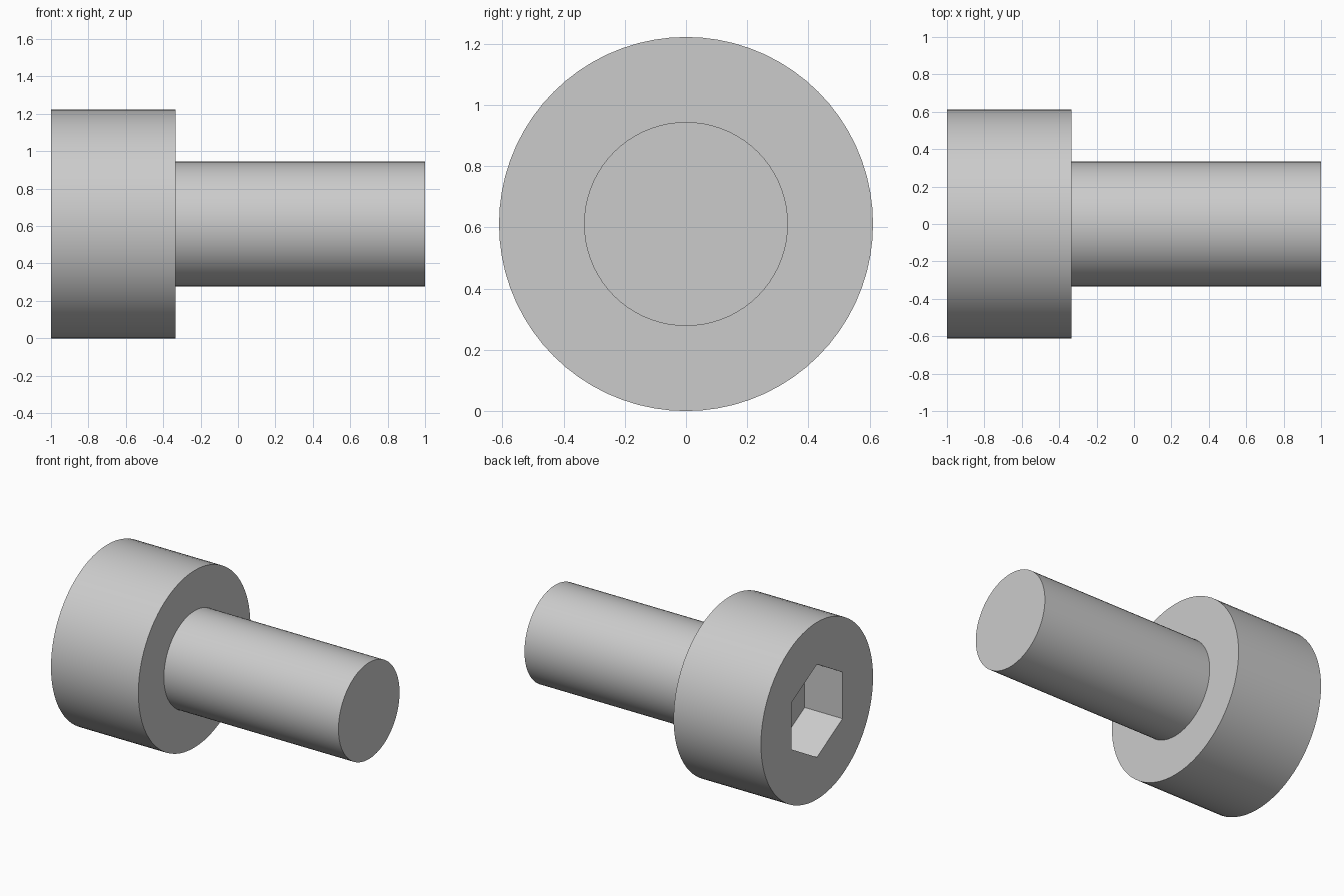
import bpy
import bmesh
from math import radians, sin, cos, pi, sqrt
from mathutils import Vector

HEAD_RADIUS, SHANK_RADIUS = 0.611, 0.333
HEAD_END, SHOULDER, TIP = -1.0, -0.333, 1.0
SOCKET_FLATS, SOCKET_DEPTH = 0.556, 0.289
SEGMENTS = 72

if "Cube" in bpy.data.objects:
    bpy.data.objects.remove(bpy.data.objects["Cube"], do_unlink=True)

steel = bpy.data.materials.new("light_grey_steel")
steel.use_nodes = True
colour = (0.6, 0.6, 0.6, 1.0)
steel.diffuse_color = colour
steel.node_tree.nodes["Principled BSDF"].inputs["Base Color"].default_value = colour


def finish(bm, name):
    bmesh.ops.recalc_face_normals(bm, faces=bm.faces[:])
    mesh = bpy.data.meshes.new(name)
    bm.to_mesh(mesh)
    bm.free()
    mesh.materials.append(steel)
    obj = bpy.data.objects.new(name, mesh)
    obj.location.z = HEAD_RADIUS
    bpy.context.scene.collection.objects.link(obj)
    return obj


# Head and shank: one stepped profile turned about the long axis
bm = bmesh.new()
profile = [(HEAD_END, HEAD_RADIUS), (SHOULDER, HEAD_RADIUS),
           (SHOULDER, SHANK_RADIUS), (TIP, SHANK_RADIUS)]
verts = [bm.verts.new((x, 0, r)) for x, r in profile]
edges = [bm.edges.new(pair) for pair in zip(verts, verts[1:])]
bmesh.ops.spin(bm, geom=verts + edges, cent=(0, 0, 0), axis=(1, 0, 0),
               angle=2 * pi, steps=SEGMENTS, use_merge=True)
bmesh.ops.remove_doubles(bm, verts=bm.verts[:], dist=0.0001)
bmesh.ops.holes_fill(bm, edges=[e for e in bm.edges if e.is_boundary], sides=0)
screw = finish(bm, "cap_screw")

# Hexagonal socket cutter, points up and down
bm = bmesh.new()
corner = SOCKET_FLATS / sqrt(3)
start = HEAD_END - 0.1
ring = [bm.verts.new((start, corner * sin(i * pi / 3), corner * cos(i * pi / 3)))
        for i in range(6)]
face = bm.faces.new(ring)
grown = bmesh.ops.extrude_face_region(bm, geom=[face], use_keep_orig=True)["geom"]
bmesh.ops.translate(bm, vec=Vector((SOCKET_DEPTH + 0.1, 0, 0)),
                    verts=[g for g in grown if isinstance(g, bmesh.types.BMVert)])
cutter = finish(bm, "socket_cutter")
cutter.hide_render = True

# Cut the socket, then smooth the round sides
cut = screw.modifiers.new("socket", 'BOOLEAN')
cut.operation = 'DIFFERENCE'
cut.solver = 'EXACT'
cut.object = cutter
bpy.ops.object.select_all(action='DESELECT')
bpy.context.view_layer.objects.active = screw
screw.select_set(True)
bpy.context.view_layer.update()
bpy.ops.object.modifier_apply(modifier=cut.name)
bpy.data.objects.remove(cutter, do_unlink=True)
bpy.ops.object.shade_smooth_by_angle(angle=radians(30))
